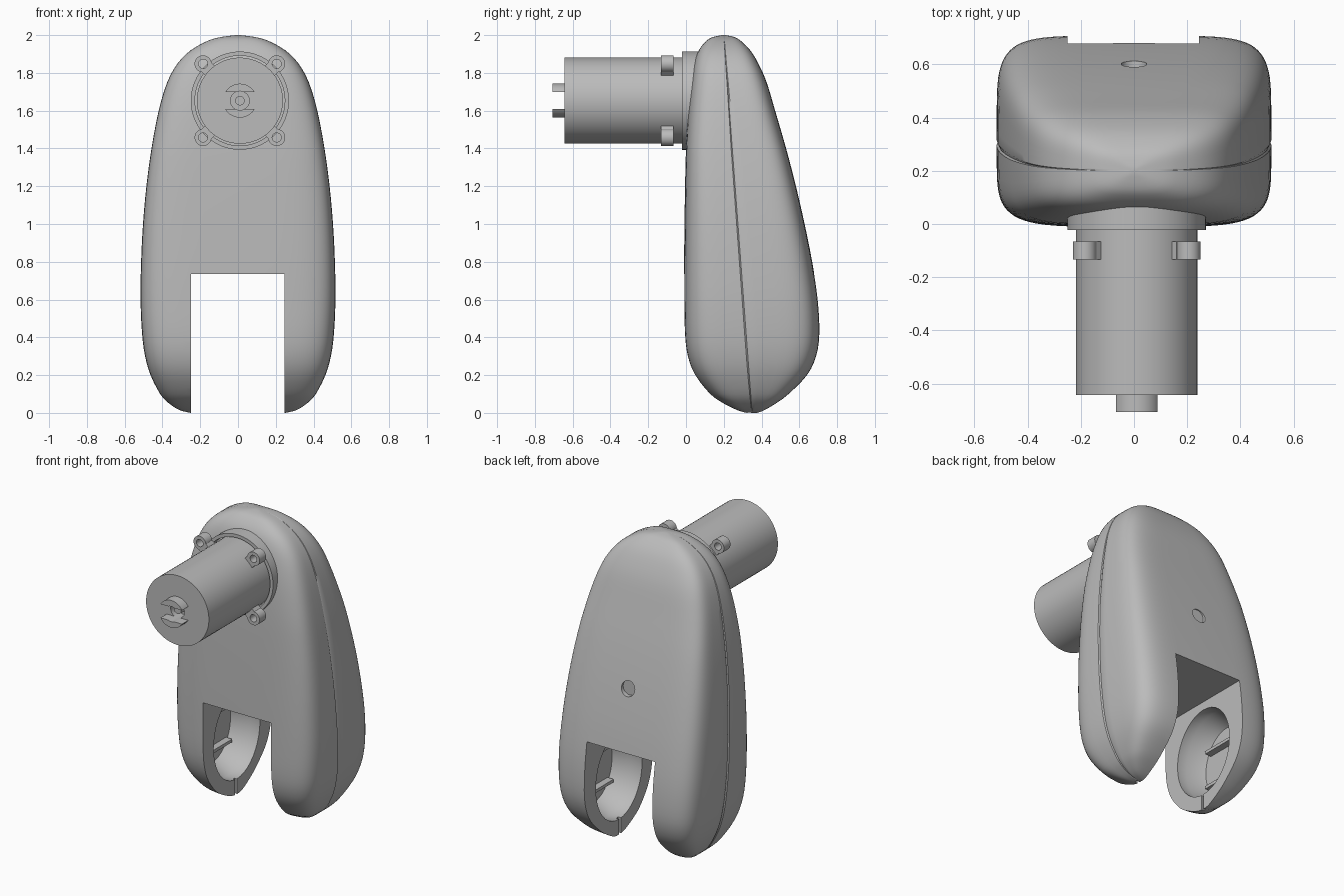
import bpy, bmesh, math
from mathutils import Matrix, Vector

if "Cube" in bpy.data.objects:
    bpy.data.objects.remove(bpy.data.objects["Cube"])

grey = bpy.data.materials.new("plain grey")
grey.diffuse_color = (0.5, 0.5, 0.5, 1)
grey.use_nodes = True
grey.node_tree.nodes["Principled BSDF"].inputs["Base Color"].default_value = grey.diffuse_color
MX, MZ = 0.01, 1.653            # motor axis


def finish(bm, name, angle=35):
    bmesh.ops.recalc_face_normals(bm, faces=bm.faces[:])
    me = bpy.data.meshes.new(name)
    bm.to_mesh(me)
    bm.free()
    me.materials.append(grey)
    ob = bpy.data.objects.new(name, me)
    bpy.context.collection.objects.link(ob)
    if angle:
        smooth(ob, angle)
    return ob


def smooth(ob, angle=35):
    bpy.ops.object.select_all(action='DESELECT')
    bpy.context.view_layer.objects.active = ob
    ob.select_set(True)
    bpy.ops.object.shade_smooth_by_angle(angle=math.radians(angle))


def box(name, lo, hi):
    bm = bmesh.new()
    bmesh.ops.create_cube(bm, size=1)
    for v in bm.verts:
        v.co = Vector([lo[i] + (v.co[i] + 0.5) * (hi[i] - lo[i]) for i in range(3)])
    return finish(bm, name, 0)


def cyl_y(name, x, z, r, y0, y1, seg=48, bore=0):
    """Cylinder, or tube when bore is set, along the y axis."""
    bm = bmesh.new()
    prof = [(r, y0), (r, y1)] + ([(bore, y1), (bore, y0)] if bore else [])
    rings = [[bm.verts.new((x + rr * math.cos(2 * math.pi * i / seg), y,
                            z + rr * math.sin(2 * math.pi * i / seg)))
              for i in range(seg)] for rr, y in prof]
    for k in range(len(rings) if bore else 1):
        a, b = rings[k], rings[(k + 1) % len(rings)]
        for i in range(seg):
            j = (i + 1) % seg
            bm.faces.new((a[i], a[j], b[j], b[i]))
    if not bore:
        for ring in rings:
            bm.faces.new(ring)
    return finish(bm, name)


def cut(ob, cutter):
    m = ob.modifiers.new("cut", 'BOOLEAN')
    m.operation, m.solver, m.object = 'DIFFERENCE', 'EXACT', cutter
    bpy.context.view_layer.objects.active = ob
    bpy.ops.object.modifier_apply(modifier=m.name)
    bpy.data.objects.remove(cutter)


# Housing stations: height, half width, front y, back y
STATIONS = [
    (0.0, 0.25, 0.31, 0.385), (0.015, 0.31, 0.265, 0.42), (0.05, 0.365, 0.195, 0.478),
    (0.1, 0.412, 0.125, 0.545), (0.2, 0.463, 0.047, 0.642), (0.3, 0.492, 0.008, 0.69),
    (0.42, 0.508, -0.007, 0.707), (0.6, 0.516, -0.01, 0.698), (0.8, 0.513, -0.01, 0.668),
    (1.0, 0.503, -0.008, 0.628), (1.2, 0.485, -0.005, 0.582), (1.4, 0.458, 0.0, 0.53),
    (1.6, 0.42, 0.01, 0.472), (1.75, 0.375, 0.025, 0.427), (1.85, 0.32, 0.042, 0.383),
    (1.92, 0.25, 0.068, 0.34), (1.97, 0.16, 0.108, 0.29), (1.99, 0.09, 0.143, 0.255),
    (2.0, 0.012, 0.19, 0.21)]


def catmull(p, steps=3):
    out = []
    for i in range(len(p) - 1):
        a, b, c, d = (p[max(0, min(len(p) - 1, i + k))] for k in (-1, 0, 1, 2))
        for s in range(steps):
            t = s / steps
            out.append([0.5 * (2 * B + (C - A) * t + (2 * A - 5 * B + 4 * C - D) * t * t
                               + (3 * B - A - 3 * C + D) * t ** 3)
                        for A, B, C, D in zip(a, b, c, d)])
    return out + [list(p[-1])]


# Housing: lofted superellipse sections with a fine groove on the side seam
bm = bmesh.new()
rings = []
N = 72
tiny = 0.0001
angles = sorted([2 * math.pi * i / N for i in range(N)]
                + [k * math.pi + s * t for k in (0, 1) for s in (1, -1)
                   for t in (tiny, 0.005) if k * math.pi + s * t > 0]
                + [2 * math.pi - 0.005, 2 * math.pi - tiny])
for z, hw, yf, yb in catmull(STATIONS):
    seam = min(max(0.35 - 0.075 * z, yf + 0.005), yb - 0.005)
    drop = max(0, (z - 1.4) / 0.6)
    ring = []
    for t in angles:
        c, s = math.cos(t), math.sin(t)
        n = (5.8 if s > 0 else 5.0) - 1.6 * drop
        px = math.copysign(abs(c) ** (2 / n), c) * hw
        py = abs(s) ** (2 / n) if abs(s) > 1e-9 else 0
        if py == 0:
            px *= 0.988
        y = seam + py * (yb - seam) if s > 0 else seam - py * (seam - yf)
        ring.append(bm.verts.new((px, y, z)))
    rings.append(ring)
for a, b in zip(rings, rings[1:]):
    for i in range(len(a)):
        j = (i + 1) % len(a)
        bm.faces.new((a[i], a[j], b[j], b[i]))
bm.faces.new(rings[0])
bm.faces.new(rings[-1])
housing = finish(bm, "housing", 0)

# Gap between the two legs
cut(housing, box("gap_cutter", (-0.25, -0.5, -0.5), (0.245, 1.2, 0.735)))

# Oval pockets in the inner leg faces, with a slit at the bottom of each rim
for side in (-1, 1):
    bm = bmesh.new()
    loops = []
    for x, k in ((0.2, 1), (0.32, 1), (0.43, 0.8)):
        loops.append([bm.verts.new((side * x, 0.345 + 0.24 * k * math.cos(a),
                                    0.39 + 0.29 * k * math.sin(a)))
                      for a in (2 * math.pi * i / 40 for i in range(40))])
    for a, b in zip(loops, loops[1:]):
        for i in range(40):
            bm.faces.new((a[i], a[(i + 1) % 40], b[(i + 1) % 40], b[i]))
    bm.faces.new(loops[0])
    bm.faces.new(loops[-1])
    cut(housing, finish(bm, "pocket_cutter", 0))
    xs = sorted((side * 0.2, side * 0.265))
    cut(housing, box("slit_cutter", (xs[0], 0.325, -0.1), (xs[1], 0.345, 0.2)))

# Shallow screw recess in the back
cut(housing, cyl_y("screw_cutter", 0, 1.12, 0.048, 0.583, 0.9))
smooth(housing, 35)

# Stiffening ribs inside the leg pockets
for side, label in ((-1, "left"), (1, "right")):
    for k, z in enumerate((0.26, 0.5)):
        xs = sorted((side * 0.385, side * 0.45))
        box(f"{label}_pocket_rib_{k + 1}", (xs[0], 0.2, z - 0.01), (xs[1], 0.49, z + 0.01))

# Motor: mounting collar, can and slotted shaft coupling
cyl_y("mounting_collar", MX, MZ, 0.26, -0.022, 0.12, 64, 0.238)
can = cyl_y("motor_can", MX, MZ, 0.228, -0.642, 0.12, 64)
cut(can, cyl_y("bore_cutter", MX, MZ, 0.05, -0.8, -0.58, 40))
smooth(can)
hub = cyl_y("shaft_coupling", MX, MZ, 0.09, -0.707, -0.63, 40, 0.05)
cut(hub, box("slot_cutter", (-0.3, -0.8, MZ - 0.045), (0.3, -0.642, MZ + 0.045)))
smooth(hub)
cyl_y("motor_shaft", MX, MZ, 0.025, -0.64, -0.57, 24)

# Four screw lugs joined to the can by short webs
for sx in (-1, 1):
    for sz in (-1, 1):
        x, z = MX + sx * 0.195, MZ + sz * 0.195
        name = ("right" if sx > 0 else "left") + ("_upper" if sz > 0 else "_lower")
        cyl_y(name + "_lug", x, z, 0.045, -0.133, -0.066, 28, 0.024)
        web = box(name + "_lug_web", (-0.1, -0.133, -0.036), (-0.027, -0.066, 0.036))
        web.data.transform(Matrix.Translation((x, 0, z))
                           @ Matrix.Rotation(-math.atan2(sz, sx), 4, 'Y'))
